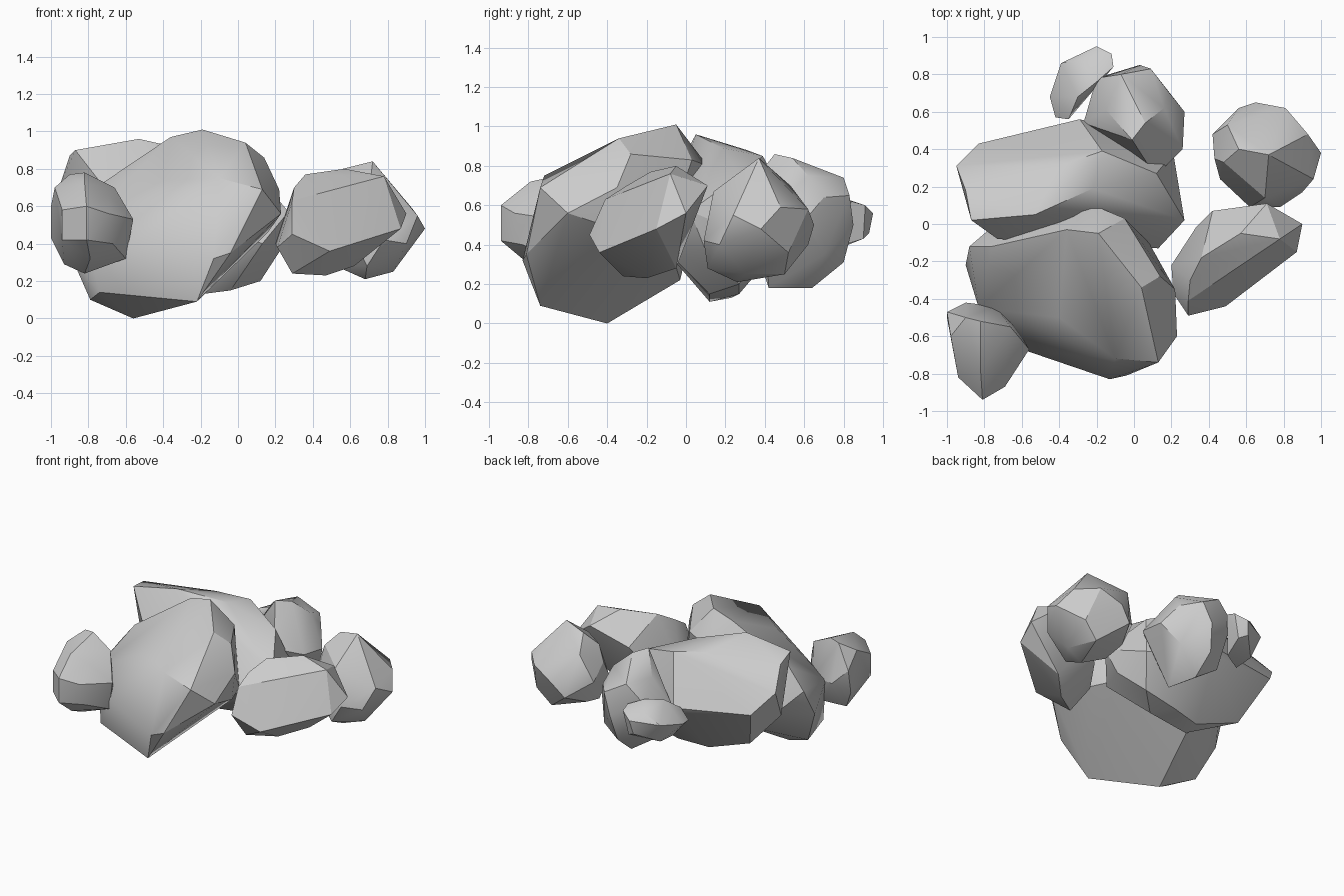
import bpy, bmesh, math


def rock(name, corners):
    """Chiselled stone: convex skin over a few corner points."""
    bm = bmesh.new()
    for c in corners:
        bm.verts.new(c)
    bmesh.ops.convex_hull(bm, input=bm.verts[:])
    loose = [v for v in bm.verts if not v.link_faces]
    bmesh.ops.delete(bm, geom=loose, context='VERTS')
    bmesh.ops.dissolve_limit(bm, angle_limit=math.radians(4),
                             verts=bm.verts[:], edges=bm.edges[:])
    bmesh.ops.recalc_face_normals(bm, faces=bm.faces[:])
    me = bpy.data.meshes.new(name)
    bm.to_mesh(me)
    bm.free()
    ob = bpy.data.objects.new(name, me)
    bpy.context.collection.objects.link(ob)
    bpy.ops.object.select_all(action='DESELECT')
    ob.select_set(True)
    bpy.context.view_layer.objects.active = ob
    bpy.ops.object.shade_smooth_by_angle(angle=math.radians(30))
    return ob


# Main boulder at the front
rock("large_boulder", [
    (-.19, -.05, 1.01), (-.36, -.03, .97), (.04, -.34, .94), (.14, -.28, .86),
    (-.10, -.72, .75), (.13, -.74, .69), (.22, -.35, .69), (.23, -.60, .56),
    (-.04, -.81, .35), (-.13, -.83, .32), (-.22, -.74, .09), (-.56, -.40, 0),
    (-.79, -.30, .10), (-.74, -.55, .14), (-.90, -.22, .35), (-.88, -.12, .55),
    (-.83, -.45, .50), (-.57, -.68, .40), (-.24, .11, .80), (-.05, .03, .83),
    (-.74, 0, .40), (-.48, -.03, .22), (.08, -.10, .45), (-.76, -.12, .70),
    (-.40, -.50, .74), (.16, -.30, .46)])

# Long slab-like boulder behind it
rock("rear_boulder", [
    (-.53, .05, .96), (-.87, .02, .90), (-.90, .18, .87), (-.95, .31, .72),
    (-.83, .43, .57), (-.62, .45, .55), (-.29, .56, .53), (-.17, .39, .85),
    (-.40, .31, .88), (.12, .27, .75), (-.22, .19, .89), (.21, .38, .42),
    (.27, .02, .57), (.13, -.13, .40), (.23, .10, .37), (.12, .27, .20),
    (-.13, .27, .15), (-.35, .12, .11), (-.35, .23, .13), (-.73, -.08, .72),
    (-.85, .10, .45), (-.70, .25, .26), (-.25, .55, .48), (-.04, .12, .15)])

# Upright stone at the back
rock("back_stone", [
    (-.01, .45, .86), (.06, .54, .84), (-.07, .80, .74), (-.15, .61, .74),
    (.09, .83, .65), (.03, .85, .50), (-.20, .78, .62), (-.27, .54, .52),
    (.27, .60, .52), (.26, .40, .55), (.14, .28, .60), (0, .80, .31),
    (0, .64, .18), (.05, .42, .18), (.18, .70, .35), (-.18, .65, .30),
    (.16, .62, .75), (.08, .31, .68), (.19, .70, .64)])

# Pebble at the very back
rock("back_pebble", [
    (-.45, .68, .50), (-.39, .86, .54), (-.28, .88, .61), (-.20, .95, .56),
    (-.12, .91, .60), (-.11, .84, .62), (-.35, .56, .55), (-.42, .57, .48),
    (-.35, .80, .39), (-.16, .90, .43), (-.20, .74, .38), (-.30, .68, .64),
    (-.35, .65, .38), (-.22, .93, .46), (-.20, .76, .65)])

# Two stones on the right
rock("right_rear_stone", [
    (.72, .37, .84), (.56, .40, .80), (.70, .14, .67), (.50, .53, .70),
    (.65, .65, .50), (.81, .62, .58), (.93, .48, .59), (1, .38, .48),
    (.96, .24, .55), (.90, .17, .40), (.78, .09, .42), (.62, .09, .42),
    (.68, .26, .21), (.83, .30, .25), (.75, .50, .25), (.42, .48, .50),
    (.43, .35, .60), (.50, .30, .29), (.56, .62, .40), (.49, .46, .33),
    (.46, .24, .45), (.69, .11, .28), (.48, .33, .71), (.86, .52, .36)])
rock("right_front_stone", [
    (.57, -.05, .80), (.36, -.18, .77), (.78, -.08, .76), (.71, .11, .70),
    (.42, .07, .60), (.33, -.02, .45), (.90, 0, .56), (.87, -.15, .48),
    (.64, -.29, .44), (.30, -.30, .70), (.29, -.41, .63), (.29, -.49, .45),
    (.49, -.44, .36), (.21, -.37, .38), (.20, -.22, .40), (.29, -.32, .24),
    (.47, -.20, .23), (.62, -.05, .28)])

# Small stone at the front left
rock("left_front_stone", [
    (-.81, -.94, .60), (-.81, -.94, .42), (-.94, -.82, .58), (-.94, -.82, .42),
    (-.69, -.87, .56), (-.67, -.83, .40), (-.90, -.50, .77), (-.82, -.52, .78),
    (-.66, -.55, .70), (-.56, -.67, .53), (-.60, -.65, .32), (-.82, -.65, .24),
    (-.93, -.55, .29), (-1, -.47, .60), (-1, -.50, .43), (-.74, -.44, .50),
    (-.90, -.42, .50), (-.98, -.60, .70), (-.82, -.79, .72), (-.69, -.74, .66),
    (-.79, -.82, .32), (-.78, -.48, .32), (-.64, -.53, .42)])
